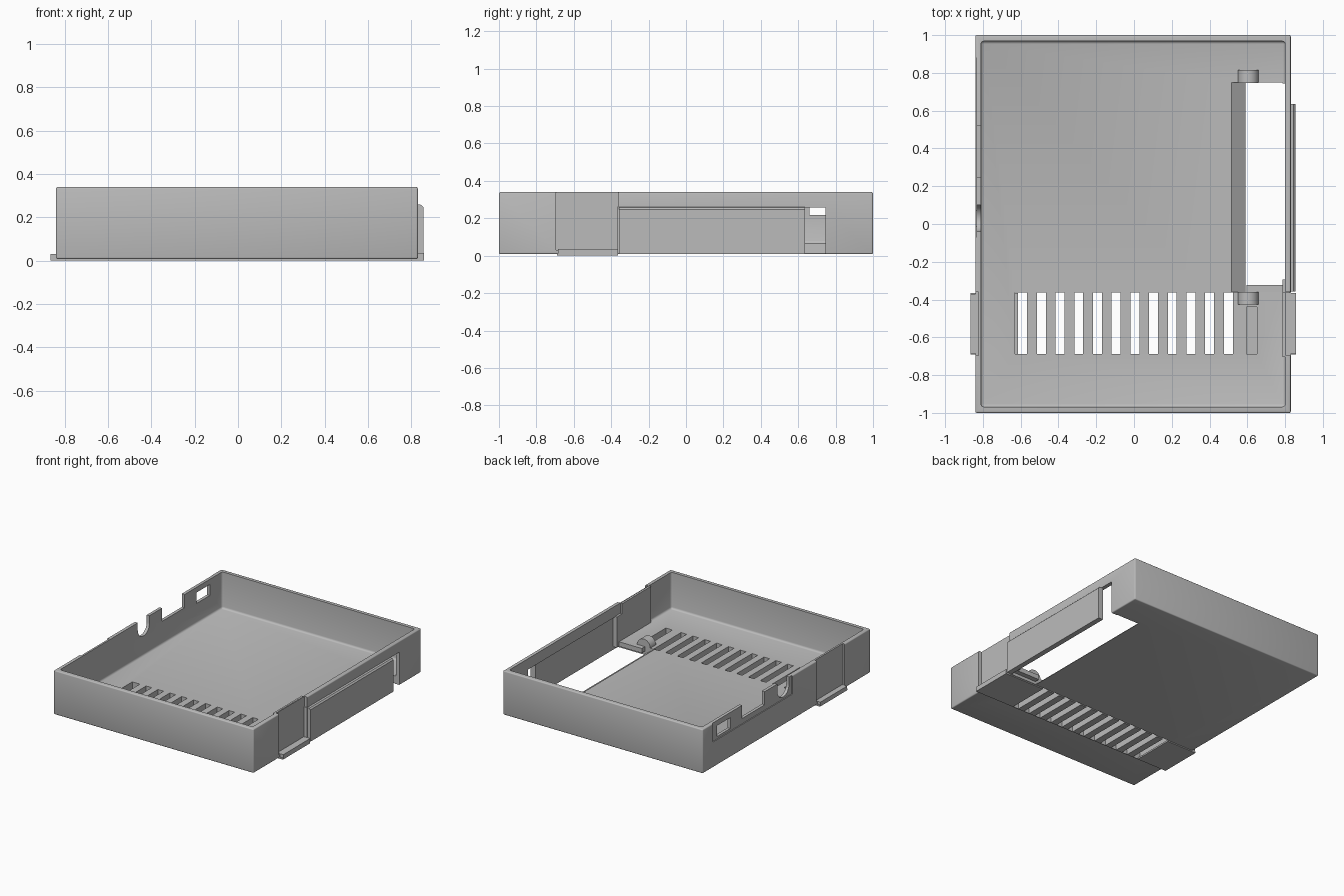
import bpy, bmesh, math
from mathutils import Matrix

cube = bpy.data.objects.get("Cube")
if cube:
    bpy.data.objects.remove(cube, do_unlink=True)

grey = bpy.data.materials.new("plain_grey")
grey.use_nodes = True
GREY = (0.5, 0.5, 0.5, 1)
grey.diffuse_color = GREY
grey.node_tree.nodes["Principled BSDF"].inputs["Base Color"].default_value = GREY


def finish(name, bm):
    bmesh.ops.recalc_face_normals(bm, faces=bm.faces)
    mesh = bpy.data.meshes.new(name)
    bm.to_mesh(mesh)
    bm.free()
    mesh.materials.append(grey)
    ob = bpy.data.objects.new(name, mesh)
    bpy.context.collection.objects.link(ob)
    return ob


def box(name, x, y, z, bevel=0, segments=3):
    bm = bmesh.new()
    bmesh.ops.create_cube(bm, size=1)
    for v in bm.verts:
        v.co = [a[0] + (c + 0.5) * (a[1] - a[0]) for c, a in zip(v.co, (x, y, z))]
    if bevel:
        bmesh.ops.bevel(bm, geom=bm.edges[:], offset=bevel, segments=segments,
                        profile=0.5, affect='EDGES')
    return finish(name, bm)


def cylinder(name, centre, radius, depth, axis):
    bm = bmesh.new()
    bmesh.ops.create_cone(bm, cap_ends=True, segments=40, radius1=radius,
                          radius2=radius, depth=depth)
    turn = Matrix.Rotation(math.pi / 2, 4, 'Y' if axis == 'x' else 'X')
    bm.transform(Matrix.Translation(centre) @ turn)
    return finish(name, bm)


def prism(name, profile, y0, y1):
    """Extrude an x-z profile along y."""
    bm = bmesh.new()
    face = bm.faces.new([bm.verts.new((x, y0, z)) for x, z in profile])
    new = bmesh.ops.extrude_face_region(bm, geom=[face])["geom"]
    bmesh.ops.translate(bm, vec=(0, y1 - y0, 0),
                        verts=[g for g in new if isinstance(g, bmesh.types.BMVert)])
    return finish(name, bm)


def cut(target, *cutters):
    bpy.context.view_layer.objects.active = target
    for c in cutters:
        c.hide_render = True
        mod = target.modifiers.new("cut", 'BOOLEAN')
        mod.operation = 'DIFFERENCE'
        mod.solver = 'EXACT'
        mod.object = c
        bpy.ops.object.modifier_apply(modifier=mod.name)
        bpy.data.objects.remove(c, do_unlink=True)


FLOOR, TOP = 0.065, 0.34
BAND = (-0.695, -0.36)

# Open tray with a soft inner floor edge
tray = box("tray", (-0.84, 0.83), (-1, 1), (0.008, TOP), 0.008)
cut(tray, box("cavity", (-0.81, 0.80), (-0.968, 0.968), (FLOOR, 0.6), 0.015))

# Side recesses for the band
cut(tray,
    box("recess_left", (0.802, 1), BAND, (0.03, 0.5)),
    box("recess_right", (-1, -0.824), BAND, (0.03, 0.5)))

# Door opening and sloped floor edge
cut(tray,
    box("wall_gap", (0.7, 1), (-0.358, 0.745), (-0.1, 0.258)),
    prism("floor_gap", [(0.59, -0.1), (0.59, 0.012), (0.515, FLOOR), (0.515, 0.12),
                        (0.785, 0.12), (0.785, -0.1)], -0.359, 0.75))

# Connector openings in the right wall
cut(tray,
    box("shallow_panel", (-1, -0.833), (-0.07, 0.88), (0.2, 0.5)),
    box("window", (-1, -0.7), (0.66, 0.82), (0.218, 0.30)),
    box("notch", (-1, -0.7), (0.25, 0.52), (0.24, 0.5)),
    box("slot_top", (-1, -0.7), (-0.04, 0.10), (0.285, 0.5)),
    cylinder("slot_round", (-0.85, 0.03, 0.285), 0.07, 0.3, 'x'))

# Band under the floor
band = box("under_band", (-0.865, 0.858), (-0.69, -0.364), (0, 0.012))

# Ventilation slots through floor and band
for i in range(-1, 11):
    x = -0.489 + 0.099 * i
    lo = x - (0.042 if i < 0 else 0.025)
    cut(tray, box("vent", (lo, x + 0.022), (-0.688, -0.362), (-0.1, 0.2)))
    cut(band, box("vent", (x - 0.025, x + 0.022), (-0.687, -0.34), (-0.1, 0.2)))
cut(tray, box("blind_vent", (0.595, 0.65), (-0.688, -0.44), (-0.1, 0.2)))

# Band tabs at both sides
box("band_tab_left", (0.80, 0.858), (-0.685, -0.364), (0, 0.036))
box("band_tab_right", (-0.865, -0.822), (-0.685, -0.37), (0, 0.032))

# Inner stiffener, door stop and ledge beside the opening
box("inner_stiffener", (0.785, 0.806), (-0.705, -0.36), (0.03, 0.338))
box("door_stop", (0.785, 0.826), (-0.365, -0.295), (0.03, 0.262))
box("ledge", (0.595, 0.79), (-0.362, -0.322), (0.03, FLOOR))

# Outer door panel with a chamfered upper edge
prism("door_panel", [(0.815, 0.008), (0.855, 0.008), (0.855, 0.248),
                     (0.845, 0.258), (0.815, 0.262)], -0.358, 0.635)

# Hinge barrels at the ends of the opening
for name, y in (("hinge_front", -0.393), ("hinge_back", 0.78)):
    cylinder(name, (0.605, y, FLOOR), 0.055, 0.068, 'y')

for ob in bpy.context.scene.objects:
    ob.select_set(ob.type == 'MESH')
bpy.context.view_layer.objects.active = tray
bpy.ops.object.shade_smooth_by_angle(angle=math.radians(32))
